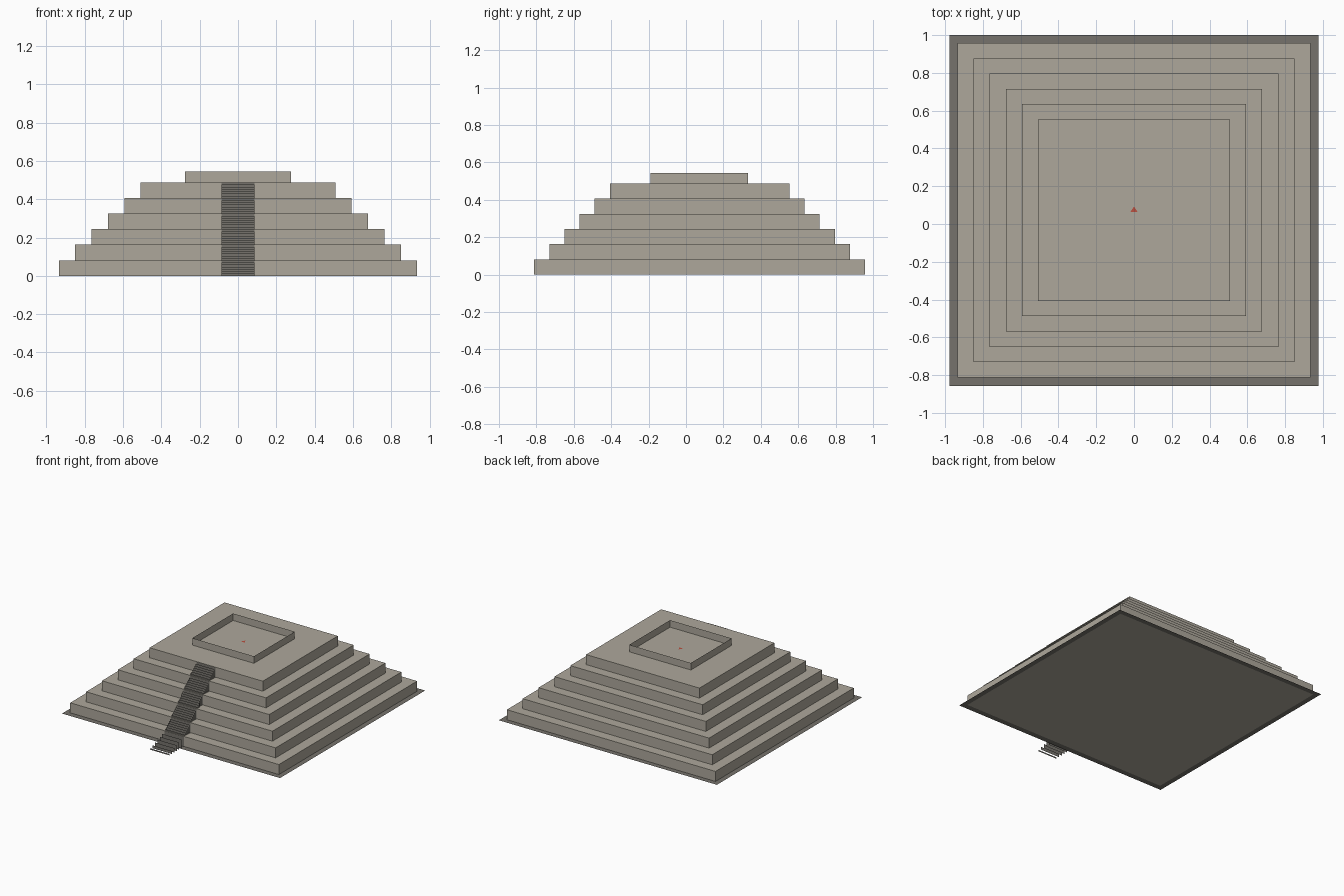
import bpy, bmesh

if "Cube" in bpy.data.objects:
    bpy.data.objects.remove(bpy.data.objects["Cube"])


def material(name, color):
    m = bpy.data.materials.new(name)
    m.diffuse_color = (*color, 1)
    m.use_nodes = True
    m.node_tree.nodes["Principled BSDF"].inputs["Base Color"].default_value = m.diffuse_color
    return m


STONE = material("stone", (0.42, 0.39, 0.33))
DARK = material("dark_stone", (0.18, 0.17, 0.15))
RED = material("red", (0.5, 0.08, 0.05))


def make(name, bm, mat):
    me = bpy.data.meshes.new(name)
    bm.to_mesh(me)
    bm.free()
    ob = bpy.data.objects.new(name, me)
    me.materials.append(mat)
    bpy.context.collection.objects.link(ob)
    return ob


def face(bm, pts):
    return bm.faces.new([bm.verts.new(p) for p in pts])


def rect(x, y0, y1, z):
    return [(-x, y0, z), (x, y0, z), (x, y1, z), (-x, y1, z)]


def extrude_up(bm, faces, h):
    geo = bmesh.ops.extrude_face_region(bm, geom=faces)["geom"]
    verts = [v for v in geo if isinstance(v, bmesh.types.BMVert)]
    bmesh.ops.translate(bm, verts=verts, vec=(0, 0, h))
    bmesh.ops.recalc_face_normals(bm, faces=bm.faces)


CY = 0.073          # centre of the pyramid in y
RISE = 0.0812       # height of one terrace
TIERS = 6

# Terraces
half = []
for i in range(TIERS):
    hx = 0.935 - 0.0855 * i
    hy = 0.885 - 0.081 * i
    half.append((hx, hy))
    bm = bmesh.new()
    f = face(bm, rect(hx, CY - hy, CY + hy, RISE * i))
    extrude_up(bm, [f], RISE)
    make(f"terrace_{i + 1}", bm, STONE)

# Flat paved border around the foot
bm = bmesh.new()
outer = rect(0.977, -0.857, 1.0, 0.0)
hx, hy = half[0]
inner = rect(hx, CY - hy, CY + hy, 0.0)
for k in range(4):
    n = (k + 1) % 4
    face(bm, [outer[k], outer[n], inner[n], inner[k]])
bmesh.ops.remove_doubles(bm, verts=bm.verts, dist=1e-4)
make("ground_border", bm, DARK)

# Stair flights: thin upright slats standing on each tread, rising to the next
STEPS = 7
for i in range(TIERS):
    back = CY - half[i][1] - 0.003
    front = -1.0 if i == 0 else CY - half[i - 1][1] + 0.006
    bm = bmesh.new()
    for s in range(STEPS):
        y = front + (back - front) * s / (STEPS - 1)
        z0 = RISE * i
        z1 = z0 + RISE * (s + 1) / STEPS
        face(bm, [(-0.087, y, z0), (0.087, y, z0), (0.087, y, z1), (-0.087, y, z1)])
    make(f"stair_flight_{i + 1}", bm, DARK)

# Thin parapet wall on the summit
top = RISE * TIERS
bm = bmesh.new()
ring = rect(0.276, -0.19, 0.332, top)
for k in range(4):
    a, b = ring[k], ring[(k + 1) % 4]
    face(bm, [a, b, (b[0], b[1], top + 0.057), (a[0], a[1], top + 0.057)])
bmesh.ops.remove_doubles(bm, verts=bm.verts, dist=1e-4)
make("summit_parapet", bm, STONE)

# Small red triangular marker on the summit floor
bm = bmesh.new()
face(bm, [(-0.02, 0.063, top + 0.002), (0.02, 0.063, top + 0.002), (0, 0.093, top + 0.002)])
make("summit_marker", bm, RED)
